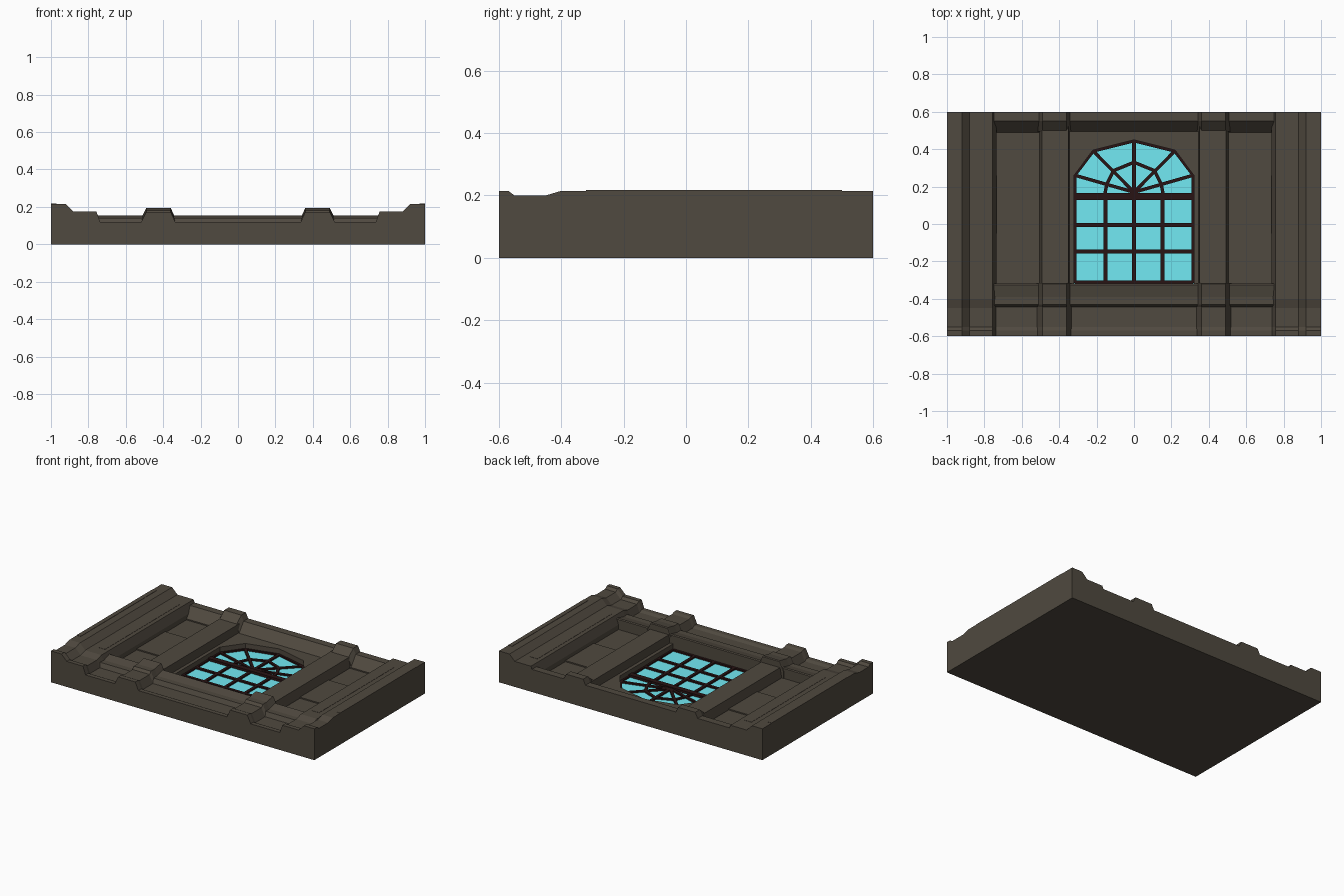
import bpy, bmesh, math
from mathutils import Vector

if "Cube" in bpy.data.objects:
    bpy.data.objects.remove(bpy.data.objects["Cube"])


def material(name, rgb):
    m = bpy.data.materials.new(name)
    m.diffuse_color = (*rgb, 1)
    m.use_nodes = True
    m.node_tree.nodes["Principled BSDF"].inputs["Base Color"].default_value = m.diffuse_color
    return m


STONE = material("stone", (0.08, 0.067, 0.05))
GLASS = material("glass", (0.17, 0.82, 0.9))
LEAD = material("dark_frame", (0.022, 0.007, 0.007))


def finish(name, bm, mat):
    bmesh.ops.recalc_face_normals(bm, faces=bm.faces)
    me = bpy.data.meshes.new(name)
    bm.to_mesh(me)
    bm.free()
    me.materials.append(mat)
    ob = bpy.data.objects.new(name, me)
    bpy.context.collection.objects.link(ob)
    return ob


def mirrored(ob):
    ob.modifiers.new("mirror", 'MIRROR').use_axis[0] = True
    return ob


def sweep(name, profile, stations):
    """Closed solid: x/z profile carried along y, top lifted by dz per station."""
    bm = bmesh.new()
    rings = []
    for y, dz in stations:
        pts = [(profile[0][0], 0)] + [(x, z + dz) for x, z in profile] + [(profile[-1][0], 0)]
        rings.append([bm.verts.new((x, y, z)) for x, z in pts])
    n = len(rings[0])
    for a, b in zip(rings, rings[1:]):
        for i in range(n):
            j = (i + 1) % n
            bm.faces.new((a[i], a[j], b[j], b[i]))
    bm.faces.new(rings[0])
    bm.faces.new(rings[-1])
    return finish(name, bm, STONE)


def slab(name, outline, z0, z1, mat):
    bm = bmesh.new()
    f = bm.faces.new([bm.verts.new((x, y, z0)) for x, y in outline])
    r = bmesh.ops.extrude_face_region(bm, geom=[f])
    for v in r["geom"]:
        if isinstance(v, bmesh.types.BMVert):
            v.co.z = z1
    return finish(name, bm, mat)


def rect(x0, x1, y0, y1):
    return [(x0, y0), (x1, y0), (x1, y1), (x0, y1)]


def bar(name, p, q, w, z1=0.062):
    p, q = Vector(p), Vector(q)
    d = (q - p).normalized()
    s = Vector((-d.y, d.x)) * w / 2
    e = d * w * 0.3
    return slab(name, [p - e - s, q + e - s, q + e + s, p - e + s], 0.035, z1, LEAD)


# Backing plate
slab("back_plate", rect(-1, 1, -0.6, 0.6), 0, 0.04, STONE)

# Outer pillars with stepped section and a dip across the foot
mirrored(sweep("outer_pillar",
               [(0.735, 0.115), (0.757, 0.175), (0.88, 0.175), (0.92, 0.215), (1.0, 0.215)],
               [(-0.6, 0), (-0.57, 0), (-0.55, -0.015), (-0.45, -0.015), (-0.4, 0), (0.6, 0)]))
mirrored(slab("pillar_edge_strip", rect(0.97, 1.0, -0.32, 0.5), 0.2, 0.217, STONE))
mirrored(slab("pillar_ledge_strip", rect(0.785, 0.84, -0.32, 0.49), 0.16, 0.1765, STONE))

# Pilasters beside the window: sloped base, lower upright shaft, flared cap
PILASTER = [(0.335, 0.115), (0.36, 0.17), (0.49, 0.17), (0.52, 0.11)]
mirrored(sweep("pilaster_base", PILASTER,
               [(-0.6, 0.003), (-0.57, 0.003), (-0.55, -0.005), (-0.445, -0.005), (-0.43, 0.012),
                (-0.39, 0.012), (-0.32, 0.025), (-0.315, 0.02)]))
mirrored(sweep("pilaster_shaft", [(0.343, 0.09), (0.35, 0.15), (0.493, 0.15), (0.505, 0.09)],
               [(-0.33, 0), (0.52, 0)]))
mirrored(sweep("pilaster_cap", PILASTER, [(0.495, -0.025), (0.55, 0.022), (0.6, 0.022)]))

# Sill moulding and top cornice running across the bays
sweep("sill_moulding", [(-0.75, 0), (0.75, 0)],
      [(-0.6, 0.12), (-0.57, 0.12), (-0.55, 0.11), (-0.445, 0.11), (-0.43, 0.14),
       (-0.39, 0.14), (-0.325, 0.155), (-0.318, 0.15)])
sweep("top_cornice", [(-0.75, 0), (0.75, 0)], [(0.49, 0.09), (0.55, 0.155), (0.6, 0.155)])

# Side bay panels
for name, y0, y1, z in (("lower_panel", -0.33, -0.05, 0.082),
                        ("middle_panel", -0.05, 0.26, 0.09),
                        ("upper_panel", 0.26, 0.52, 0.082)):
    mirrored(slab(name, rect(0.49, 0.76, y0, y1), 0.02, z, STONE))

# Wall around the arched opening
ARCH = [(0.32, 0.26), (0.22, 0.395), (0, 0.45)]
mirrored(slab("window_wall",
              [(0.37, -0.33), (0.32, -0.33)] + ARCH + [(0, 0.54), (0.37, 0.54)],
              0.02, 0.095, STONE))

# Glass
left = [(-x, y) for x, y in reversed(ARCH[:2])]
slab("window_glass", [(-0.32, -0.32), (0.32, -0.32)] + ARCH + left, 0.03, 0.052, GLASS)

# Frame, glazing bars and fan
edge = [(0.315, -0.31), (0.315, 0.26), (0.217, 0.389), (0, 0.443)]
for p, q in zip(edge, edge[1:]):
    mirrored(bar("frame_edge", p, q, 0.014))
bar("frame_bottom", (-0.31, -0.31), (0.31, -0.31), 0.016)
bar("transom", (-0.31, 0.147), (0.31, 0.147), 0.036, 0.068)
for y in (-0.005, -0.147):
    bar("cross_bar", (-0.31, y), (0.31, y), 0.02)
bar("centre_bar", (0, -0.31), (0, 0.44), 0.02)
mirrored(bar("upright_bar", (0.152, -0.31), (0.152, 0.15), 0.02))
hub = (0, 0.17)
for tip in edge[1:3]:
    mirrored(bar("fan_spoke", hub, tip, 0.018))
ring = [(0.155, 0.165), (0.145, 0.215), (0.11, 0.285), (0, 0.33)]
for p, q in zip(ring, ring[1:]):
    mirrored(bar("fan_ring", p, q, 0.018))
